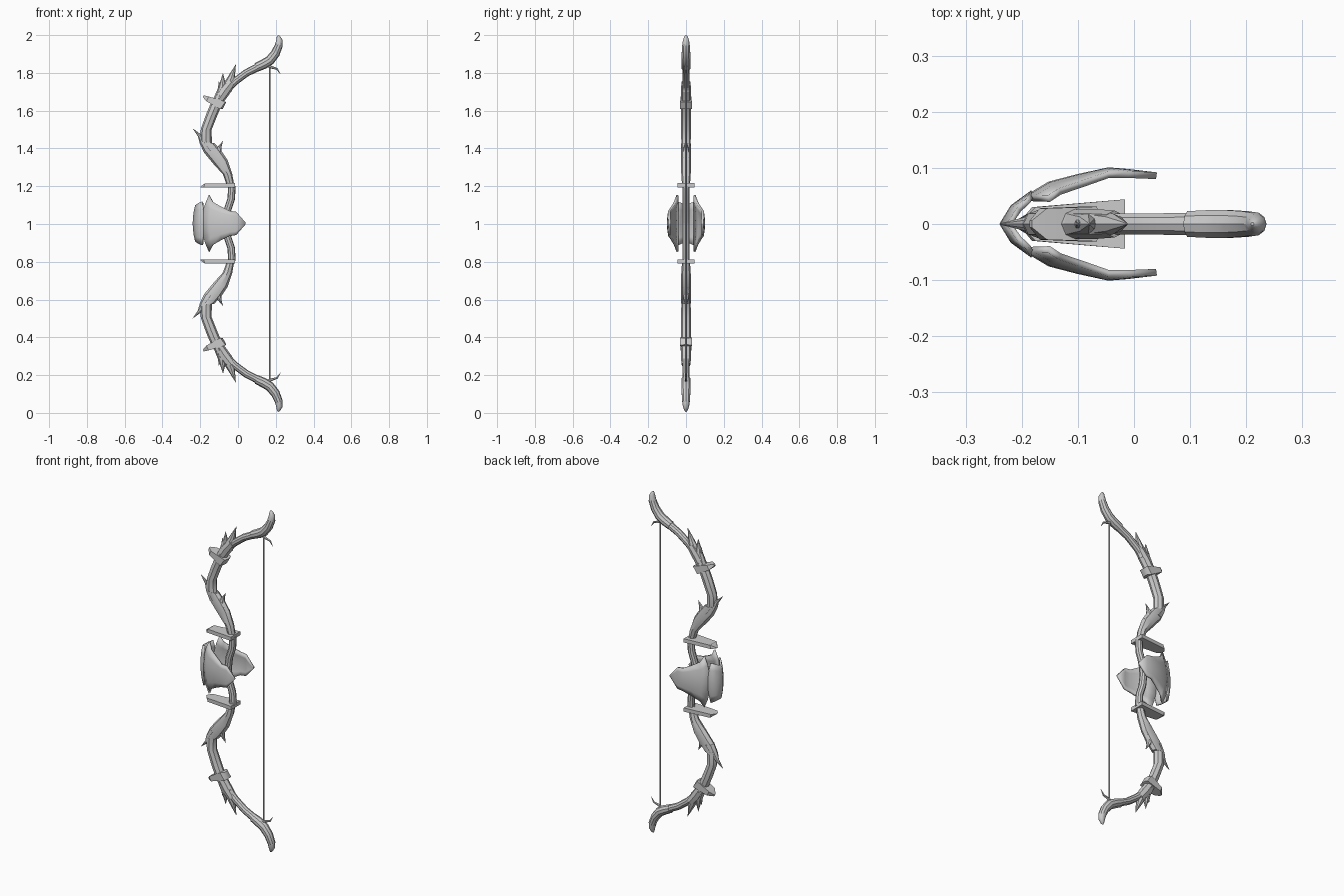
import bpy, bmesh
from math import cos, sin, pi, sqrt
from mathutils import Vector

if "Cube" in bpy.data.objects:
    bpy.data.objects.remove(bpy.data.objects["Cube"])

CENTRE = 1.003  # height of the bow's symmetry plane


def finish(name, bm, axes, thickness=0):
    bmesh.ops.recalc_face_normals(bm, faces=bm.faces)
    me = bpy.data.meshes.new(name)
    bm.to_mesh(me)
    bm.free()
    ob = bpy.data.objects.new(name, me)
    ob.location.z = CENTRE
    bpy.context.collection.objects.link(ob)
    bpy.ops.object.select_all(action='DESELECT')
    ob.select_set(True)
    bpy.context.view_layer.objects.active = ob
    bpy.ops.object.shade_smooth_by_angle(angle=0.6)
    if axes:
        mod = ob.modifiers.new("Mirror", 'MIRROR')
        mod.use_axis = [a in axes for a in "XYZ"]
        mod.merge_threshold = 0.0005
    if thickness:
        mod = ob.modifiers.new("Thickness", 'SOLIDIFY')
        mod.thickness = thickness
        mod.offset = 0
    return ob


def loft(name, rows, n=8, box=False, axes="Z", cap_start=True):
    """Skin rows of (x1, z1, x2, z2, half depth in y)."""
    bm = bmesh.new()
    shift, scale = (pi / 4, sqrt(2)) if box else (0, 1)
    rings = []
    for x1, z1, x2, z2, hy in rows:
        c = Vector(((x1 + x2) / 2, 0, (z1 + z2) / 2))
        d = Vector(((x2 - x1) / 2, 0, (z2 - z1) / 2))
        ring = []
        for i in range(n):
            a = 2 * pi * i / n + shift
            ring.append(bm.verts.new(c + (d * cos(a) + Vector((0, hy * sin(a), 0))) * scale))
        rings.append(ring)
    for r, s in zip(rings, rings[1:]):
        for i in range(n):
            j = (i + 1) % n
            bm.faces.new((r[i], r[j], s[j], s[i]))
    if cap_start:
        bm.faces.new(rings[0])
    bm.faces.new(rings[-1])
    return finish(name, bm, axes)


def tube(name, path, n=10, cap_start=True):
    """Round tube along (x, z, radius) points."""
    rows = []
    for i, (x, z, r) in enumerate(path):
        a, b = path[max(i - 1, 0)], path[min(i + 1, len(path) - 1)]
        t = Vector((b[0] - a[0], b[1] - a[1])).normalized() * r
        rows.append((x - t.y, z + t.x, x + t.y, z - t.x, r))
    return loft(name, rows, n, cap_start=cap_start)


def shell(name, cols, thickness, steps=3):
    """Curved plate from columns (x mid, y mid, x edge, y edge, z edge)."""
    bm = bmesh.new()
    grid = []
    for xm, ym, xe, ye, ze in cols:
        col = []
        for k in range(-steps, steps + 1):
            t = k / steps
            col.append(bm.verts.new((xm + (xe - xm) * t * t, ym + (ye - ym) * t * t, ze * t)))
        grid.append(col)
    for p, q in zip(grid, grid[1:]):
        for k in range(2 * steps):
            bm.faces.new((p[k], q[k], q[k + 1], p[k + 1]))
    return finish(name, bm, "Y", thickness)


# Grip
tube("grip", [(-.064, 0, .02), (-.056, .07, .02), (-.036, .13, .02), (-.032, .2, .02)],
     cap_start=False)

# Lower limb sheath with its two leaf spikes
loft("limb_sheath", [(-.055, .19, -.018, .19, .02), (-.08, .26, -.03, .26, .025),
                     (-.13, .315, -.055, .335, .027), (-.18, .375, -.088, .385, .027),
                     (-.203, .43, -.125, .425, .025)])
loft("outer_leaf", [(-.18, .375, -.11, .39, .026), (-.203, .425, -.15, .43, .022),
                    (-.212, .46, -.178, .458, .012), (-.24, .502, -.238, .502, .001)])
loft("inner_leaf", [(-.14, .34, -.055, .335, .026), (-.13, .38, -.086, .375, .02),
                    (-.108, .405, -.088, .402, .012), (-.08, .437, -.079, .437, .001)])

# Upper limb
loft("upper_limb", [(-.17, .38, -.11, .37, .022), (-.2, .44, -.138, .43, .025),
                    (-.197, .5, -.14, .495, .026), (-.168, .58, -.112, .565, .027),
                    (-.138, .65, -.085, .63, .027), (-.1, .715, -.045, .685, .027),
                    (-.055, .765, -.015, .73, .024)])
loft("lower_thorn", [(-.13, .66, -.08, .65, .027), (-.103, .725, -.06, .72, .018),
                     (-.08, .795, -.079, .795, .001)])
loft("side_thorn", [(-.1, .675, -.07, .66, .022), (-.108, .7, -.08, .71, .014),
                    (-.102, .752, -.101, .752, .001)])
loft("upper_thorn", [(-.095, .715, -.035, .695, .025), (-.055, .775, -.018, .76, .018),
                     (-.012, .842, -.011, .842, .001)])

# Slim limb end, curled tip and string hook
tube("limb_end", [(-.05, .72, .02), (-.012, .755, .02), (.045, .797, .02), (.12, .835, .021)])
tube("curled_tip", [(.098, .826, .024), (.135, .843, .026), (.168, .863, .026), (.198, .9, .024),
                    (.216, .942, .021), (.219, .97, .017), (.214, .99, .009), (.211, .996, .003)])
tube("string_hook", [(.15, .838, .008), (.18, .826, .007), (.207, .818, .005), (.225, .79, .001)], 6)

# Bow string
tube("string", [(.167, 0, .004), (.167, .84, .004)], 8, cap_start=False)

# Bands on the limb: flat plate near the grip, tilted one higher up
loft("grip_band", [(-.2, .191, -.198, .196, .008), (-.182, .191, -.175, .212, .03),
                   (-.016, .191, -.016, .213, .044)], 4, True)
loft("limb_band", [(-.186, .669, -.182, .678, .006), (-.168, .647, -.155, .672, .028),
                   (-.094, .605, -.066, .645, .031), (-.08, .607, -.062, .642, .012)], 4, True)

# Hand guard: wrapped nose plate and swept side wings
shell("guard_nose", [(-.235, 0, -.222, 0, .095), (-.216, .03, -.205, .026, .108),
                     (-.18, .056, -.188, .042, .115)], .01)
shell("guard_wing", [(-.19, .046, -.152, .045, .15), (-.15, .07, -.132, .058, .113),
                     (-.1, .083, -.085, .074, .086), (-.045, .095, -.045, .088, .066),
                     (-.01, .092, -.01, .088, .061), (.04, .086, .04, .086, .003)], .012)
